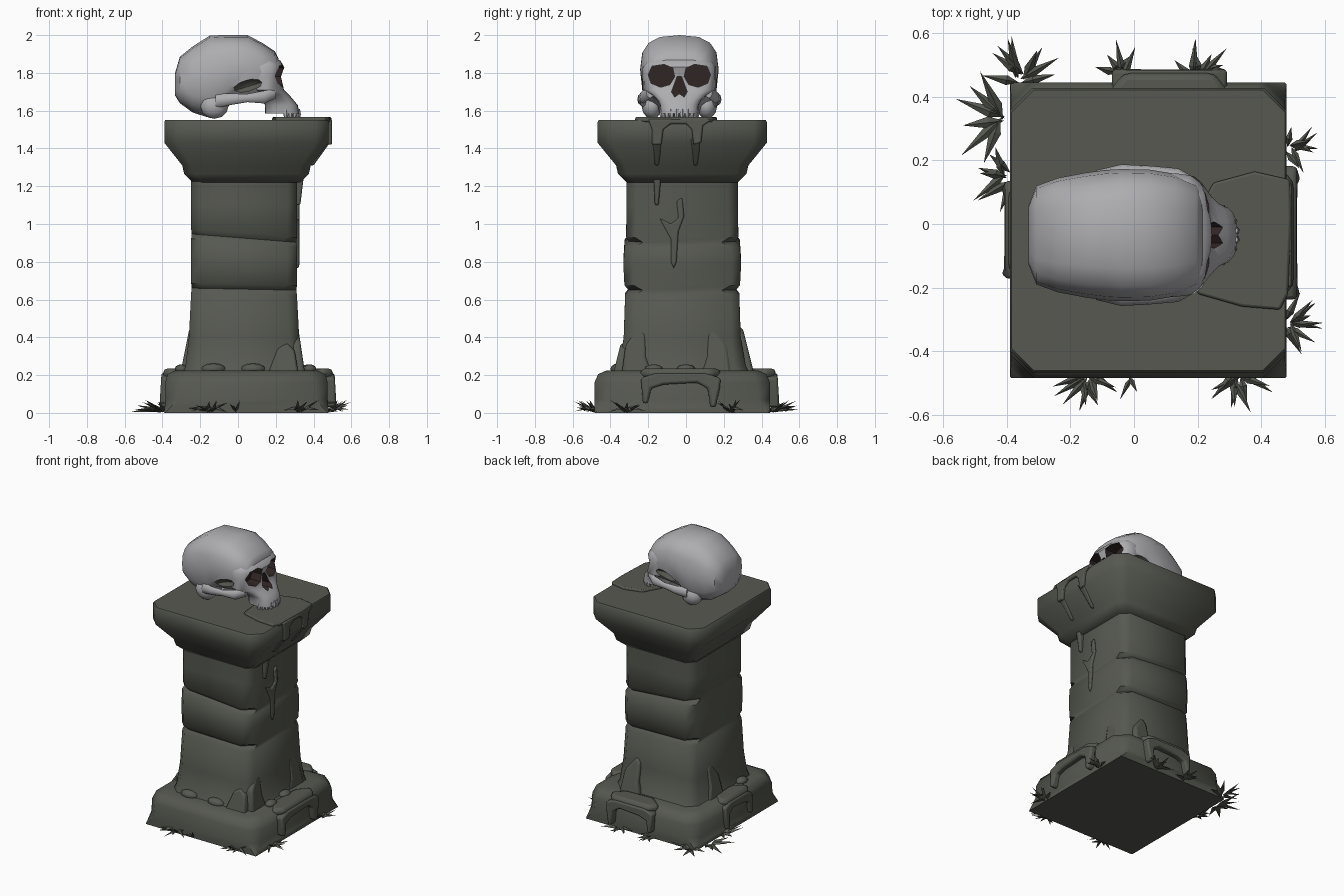
import bpy, bmesh, math, random
from mathutils import Vector

if "Cube" in bpy.data.objects:
    bpy.data.objects.remove(bpy.data.objects["Cube"])
random.seed(4)

def material(name, col):
    m = bpy.data.materials.new(name)
    m.diffuse_color = (*col, 1)
    m.use_nodes = True
    m.node_tree.nodes["Principled BSDF"].inputs["Base Color"].default_value = m.diffuse_color
    return m

STONE = material("mossy_stone", (0.092, 0.098, 0.08))
BONE = material("pale_bone", (0.42, 0.42, 0.44))
DARK = material("socket_dark", (0.03, 0.018, 0.018))
CX, CY, SY = 0.045, -0.02, -0.035      # pedestal centre, skull mid-line

def smooth(ob, angle):
    bpy.ops.object.select_all(action='DESELECT')
    ob.select_set(True)
    bpy.context.view_layer.objects.active = ob
    bpy.ops.object.shade_smooth_by_angle(angle=math.radians(angle))

def finish(name, bm, mat, angle=50):
    bmesh.ops.recalc_face_normals(bm, faces=bm.faces)
    me = bpy.data.meshes.new(name)
    bm.to_mesh(me)
    bm.free()
    ob = bpy.data.objects.new(name, me)
    bpy.context.collection.objects.link(ob)
    me.materials.append(mat)
    smooth(ob, angle)
    return ob

def loft(name, rings, mat, angle=50):
    bm = bmesh.new()
    vs = [[bm.verts.new(p) for p in r] for r in rings]
    n = len(vs[0])
    for a, b in zip(vs, vs[1:]):
        for i in range(n):
            j = (i + 1) % n
            bm.faces.new((a[i], a[j], b[j], b[i]))
    bm.faces.new(vs[0])
    bm.faces.new(vs[-1])
    return finish(name, bm, mat, angle)

def block_ring(z, hx, hy, c, tilt=0, cx=CX):
    pts = [(hx, c - hy), (hx, hy - c), (hx - c, hy), (c - hx, hy),
           (-hx, hy - c), (-hx, c - hy), (c - hx, -hy), (hx - c, -hy)]
    return [(cx + x, CY + y, z - tilt * x) for x, y in pts]

def plate(name, axis, pts, d0, d1, mat=STONE, bevel=0.008, lean=0):
    """Extrude a 2D outline along an axis; lean slides it along the axis with height."""
    base = min(p[1] for p in pts)
    def place(p, d):
        d += lean * (p[1] - base)
        return {'x': (d, p[0], p[1]), 'y': (p[0], d, p[1]), 'z': (p[0], p[1], d)}[axis]
    ob = loft(name, [[place(p, d0) for p in pts], [place(p, d1) for p in pts]], mat, 40)
    if bevel:
        m = ob.modifiers.new("soft_edge", 'BEVEL')
        m.width, m.segments = bevel, 2
    return ob

# Pedestal: plinth, shaft with worn seams, flared cap
loft("plinth", [block_ring(*r) for r in [
    (0.0, .435, .465, .004), (.03, .433, .465, .03), (.07, .43, .465, .06), (.16, .43, .465, .07),
    (.205, .418, .445, .08), (.225, .375, .40, .08)]], STONE)
loft("shaft", [block_ring(*r, cx=.032) for r in [
    (.18, .33, .37, .06, 0), (.25, .31, .335, .06, 0), (.40, .292, .31, .05, 0), (.63, .28, .302, .05, .02),
    (.655, .277, .284, .075, .02), (.68, .28, .306, .05, .02), (.80, .28, .312, .05, .04),
    (.90, .28, .305, .05, .08), (.925, .277, .284, .075, .08), (.95, .28, .297, .05, .08),
    (1.10, .28, .294, .05, 0), (1.24, .28, .294, .05, 0)]], STONE)
loft("cap", [block_ring(*r) for r in [
    (1.22, .285, .294, .05), (1.265, .33, .34, .05), (1.31, .34, .35, .05),
    (1.43, .435, .448, .07), (1.54, .435, .448, .07), (1.55, .43, .442, .07)]], STONE)

# Moss draped over the plinth edges: top sheet plus hanging tongues
def drape(name, axis, mid, half, edge, out):
    s = 1 if out > edge else -1
    u = lambda t: mid + t * half
    hang = [(u(-.95), .185), (u(-.6), .21), (u(.6), .21), (u(.97), .185), (u(.95), .13), (u(.85), .03),
            (u(.72), .03), (u(.66), .13), (u(.4), .16), (u(-.4), .15), (u(-.7), .13), (u(-.78), .05), (u(-.9), .05)]
    plate(name + "_hang", axis, hang, edge - s * .03, out, bevel=.014, lean=-s * .06)
    top = [(u(-1), edge - s * .03), (u(-.75), out - s * .02), (u(.75), out - s * .02), (u(1), edge - s * .03),
           (u(.6), edge - s * .1), (u(-.5), edge - s * .11)]
    if axis == 'x':
        top = [(b, a) for a, b in top]
    plate(name + "_top", 'z', top, .18, .235, bevel=.022)

drape("moss_right", 'x', -.03, .22, .475, .522)
drape("moss_left", 'x', -.02, .16, -.385, -.416)
drape("moss_back", 'y', .11, .19, .445, .495)

# Moss patch on the cap with drips down the right side
plate("cap_moss", 'z', [(.2, -.22), (.34, -.26), (.46, -.27), (.485, -.22), (.495, .02), (.49, .14),
                        (.38, .165), (.25, .13), (.18, 0)], 1.54, 1.566)
plate("cap_drip", 'x', [(-.2, 1.555), (.14, 1.555), (.09, 1.52), (.08, 1.43), (.04, 1.42), (.03, 1.5),
                        (0, 1.53), (-.08, 1.53), (-.12, 1.5), (-.13, 1.42), (-.18, 1.42), (-.18, 1.5)], .45, .498)
for i, (y, zt, zb, d0, d1, lean) in enumerate([
        (-.155, 1.45, 1.31, .34, .40, .72), (.05, 1.45, 1.31, .34, .40, .72), (-.155, 1.33, 1.10, .28, .33, .12)]):
    plate("drip_%d" % i, 'x', [(y - .025, zt), (y + .025, zt), (y + .02, (zt + zb) / 2),
          (y + .01, zb), (y - .01, zb), (y - .015, (zt + zb) / 2)], d0, d1, lean=lean)
plate("shaft_moss", 'x', [(-.14, 1.03), (-.08, 1.0), (-.04, 1.03), (-.05, 1.12), (-.02, 1.14), (-.01, 1.04),
                          (-.04, .96), (-.05, .80), (-.065, .765), (-.08, .80), (-.08, .92)], .29, .325)

# Broken stone chips leaning on the shaft foot
slab = [(-.08, .21), (.08, .21), (.05, .30), (.05, .42), (.02, .46), (-.06, .36)]
for name, axis, c, flip, d0, d1, lean in [
        ("chip_right_a", 'x', -.26, 1, .28, .355, -.15), ("chip_right_b", 'x', .16, -1, .28, .355, -.15),
        ("chip_left", 'x', .08, 1, -.22, -.305, .2), ("chip_back", 'y', .2, -1, .24, .36, -.25)]:
    plate(name, axis, [(c + flip * u, v) for u, v in slab], d0, d1, bevel=.015, lean=lean)
plate("chip_front", 'y', [(.16, .21), (.32, .21), (.30, .33), (.26, .37), (.21, .34)], -.28, -.385, bevel=.012, lean=.25)

def ellipsoid(name, c, r, mat, seg=12):
    bm = bmesh.new()
    bmesh.ops.create_uvsphere(bm, u_segments=seg, v_segments=max(6, seg // 2), radius=1)
    for v in bm.verts:
        v.co = Vector(c) + Vector([a * b for a, b in zip(v.co, r)])
    return finish(name, bm, mat, 60)

for i, (x, y) in enumerate([(-.13, -.36), (.08, -.36), (.38, -.17), (.37, .0), (-.3, -.2)]):
    ellipsoid("pebble_%d" % i, (x, y, .232), (.065, .04, .03) if y < -.3 else (.035, .05, .025), STONE, 8)

# Grass tufts around the foot
bm = bmesh.new()
for x, y, n, size in [(-.36, .46, 9, .13), (-.41, .33, 6, .16), (-.40, .15, 7, .12), (-.05, .46, 6, .11),
                      (.2, .46, 7, .12), (.49, .24, 8, .09), (.49, -.31, 9, .10), (-.15, -.48, 9, .11),
                      (-.02, -.48, 4, .07), (.33, -.48, 9, .11)]:
    side_on = abs(x - CX) > .43
    face = (0 if x > 0 else math.pi) if side_on else (math.pi / 2 if y > 0 else -math.pi / 2)
    for k in range(n):
        a = face + (k / (n - 1) - .5) * 2.5 + random.uniform(-.15, .15)
        d, w = Vector((math.cos(a), math.sin(a), 0)), size * .12
        s = Vector((-d.y, d.x, 0))
        root = Vector((x, y, .003)) + s * random.uniform(-.02, .02)
        mid = root + d * size * .3 + Vector((0, 0, .018))
        tip = root + d * size * random.uniform(.7, 1.1) + Vector((0, 0, random.uniform(.0, .07)))
        p = [bm.verts.new(q) for q in (root, mid - s * w, tip, mid + s * w, mid + Vector((0, 0, .012)))]
        for f in [(0, 1, 4), (1, 2, 4), (2, 3, 4), (3, 0, 4), (0, 3, 2, 1)]:
            bm.faces.new([p[j] for j in f])
finish("grass_tufts", bm, STONE, 20)

# Skull: cranium lofted back to front, face lofted bottom to top
def oval(n, power):
    for i in range(n):
        c, s = math.cos(2 * math.pi * i / n), math.sin(2 * math.pi * i / n)
        yield (math.copysign(abs(c) ** (2 / power), c), math.copysign(abs(s) ** (2 / power), s))

cranium = loft("cranium", [[(x, SY + c * hy, (lo + hi) / 2 + s * (hi - lo) / 2) for c, s in oval(16, 2.75)]
    for x, lo, hi, hy in [
        (-.333, 1.68, 1.80, .09), (-.308, 1.64, 1.885, .155), (-.24, 1.59, 1.94, .18), (-.15, 1.562, 1.997, .197),
        (-.09, 1.575, 2.0, .205), (-.04, 1.635, 2.0, .208), (.05, 1.645, 2.0, .206), (.13, 1.65, 1.958, .193),
        (.195, 1.71, 1.915, .165), (.215, 1.75, 1.875, .13)]], BONE)
skull_face = loft("skull_face", [[(xc + c * rx, SY + s * hy, z) for c, s in oval(20, 2.7)]
    for z, xc, rx, hy in [
        (1.585, .235, .092, .10), (1.63, .23, .086, .103), (1.655, .21, .085, .115), (1.685, .175, .095, .15),
        (1.71, .15, .095, .192), (1.78, .13, .098, .195), (1.83, .13, .115, .195), (1.865, .12, .105, .175),
        (1.89, .08, .08, .12)]], BONE)

# Eye sockets, nose opening and temple hollows are cut in
cutters = []
for s in (-1, 1):
    eye = [(.025, 1.78), (.05, 1.738), (.10, 1.724), (.15, 1.745), (.165, 1.79), (.145, 1.835), (.08, 1.845), (.035, 1.825)]
    cutters.append(plate("eye_cutter", 'x', [(SY + s * u, v) for u, v in eye], .155, .4, DARK, 0))
    t = ellipsoid("temple_cutter", (0, 0, 0), (.088, .065, .036), STONE)
    t.location = (.05, SY + s * .215, 1.727)
    t.rotation_euler = (0, -.3, 0)
    cutters.append(t)
cutters.append(plate("nose_cutter", 'x', [(SY + u, v) for u, v in [
    (-.012, 1.78), (.012, 1.78), (.042, 1.70), (.025, 1.672), (0, 1.69), (-.025, 1.672), (-.042, 1.70)]], .19, .4, DARK, 0))
for ob in (cranium, skull_face):
    bpy.ops.object.select_all(action='DESELECT')
    ob.select_set(True)
    bpy.context.view_layer.objects.active = ob
    for c in cutters:
        m = ob.modifiers.new("cut", 'BOOLEAN')
        m.operation, m.solver, m.object = 'DIFFERENCE', 'EXACT', c
        m.material_mode = 'TRANSFER'
        bpy.ops.object.modifier_apply(modifier=m.name)
    smooth(ob, 45)
for c in cutters:
    bpy.data.objects.remove(c)

# Cheek arches and skull-base swellings, both sides
for s in (-1, 1):
    path = [(.20, .155, 1.70, .034), (.14, .19, 1.672, .034), (.05, .205, 1.667, .022),
            (-.04, .205, 1.66, .03), (-.12, .18, 1.65, .04)]
    loft("cheek_arch", [[(x, SY + s * (y + .6 * r * math.cos(a)), z + r * math.sin(a))
         for a in [k * math.pi / 4 for k in range(8)]] for x, y, z, r in path], BONE)
    ellipsoid("skull_base_swelling", (-.125, SY + s * .145, 1.625), (.075, .055, .068), BONE)

# Upper teeth along the jaw arc
for k in range(10):
    a = (k - 4.5) / 4.5 * 1.35
    x, y = .235 + .085 * math.cos(a), SY + .094 * math.sin(a)
    loft("tooth", [[(x + w * math.cos(a + q), y + w * math.sin(a + q), z)
         for q in [j * math.pi / 3 for j in range(6)]] for z, w in [(1.564, .010), (1.58, .014), (1.61, .009)]], BONE)
